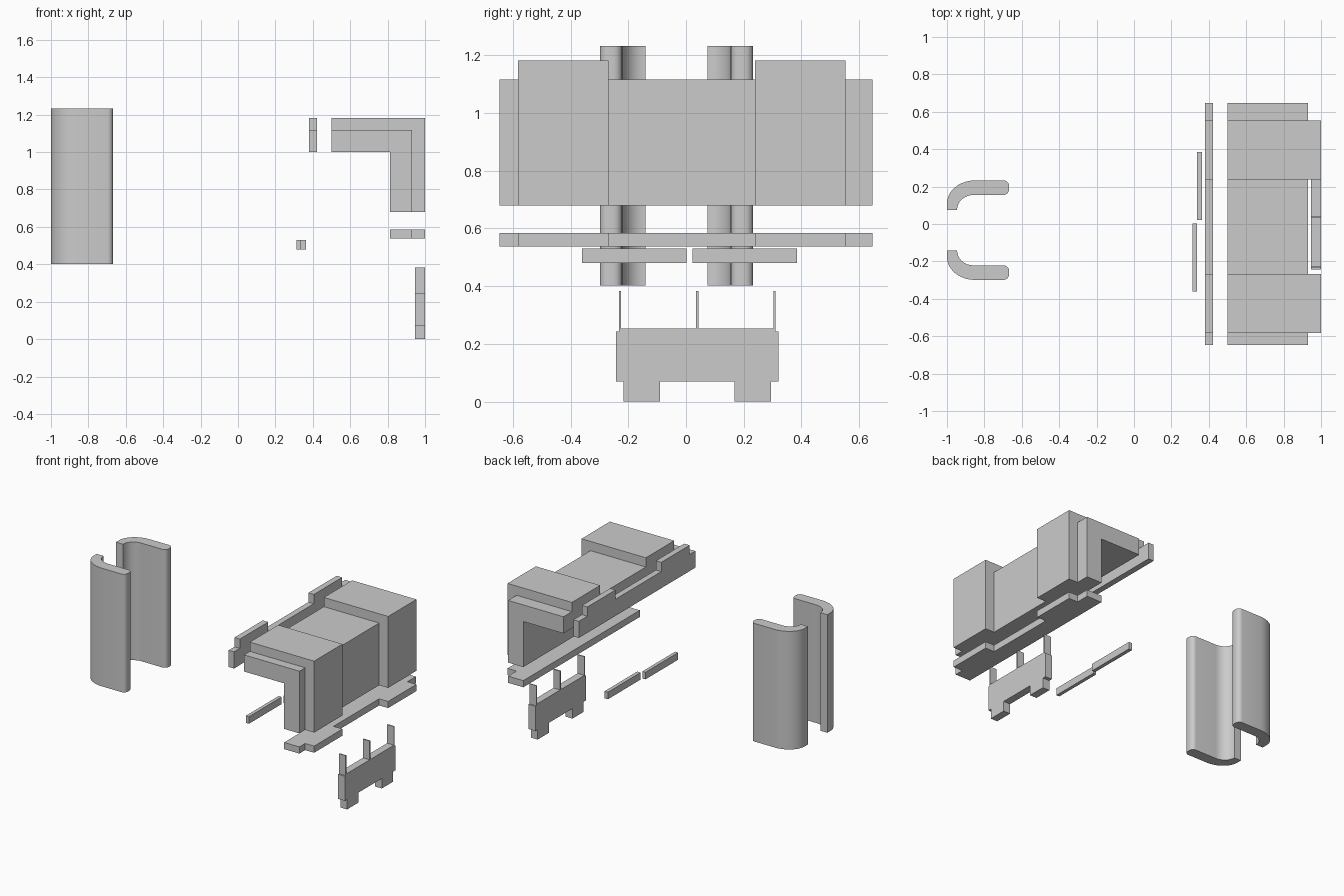
import bpy, bmesh, math
from mathutils import Vector

if "Cube" in bpy.data.objects:
    bpy.data.objects.remove(bpy.data.objects["Cube"])

def finish(name, bm, smooth=False):
    bmesh.ops.recalc_face_normals(bm, faces=bm.faces)
    me = bpy.data.meshes.new(name)
    bm.to_mesh(me)
    bm.free()
    ob = bpy.data.objects.new(name, me)
    bpy.context.collection.objects.link(ob)
    if smooth:
        bpy.ops.object.select_all(action='DESELECT')
        ob.select_set(True)
        bpy.context.view_layer.objects.active = ob
        bpy.ops.object.shade_smooth_by_angle(angle=math.radians(35))
    return ob

def extrude(name, points, depth, smooth=False):
    """Close an outline of 3D points and extrude it along a vector."""
    bm = bmesh.new()
    face = bm.faces.new([bm.verts.new(p) for p in points])
    new = bmesh.ops.extrude_face_region(bm, geom=[face], use_keep_orig=True)['geom']
    bmesh.ops.translate(bm, vec=depth, verts=[v for v in new if isinstance(v, bmesh.types.BMVert)])
    return finish(name, bm, smooth)

def box(name, x, y, z):
    extrude(name, [(x[0], b, c) for b, c in
                   ((y[0], z[0]), (y[1], z[0]), (y[1], z[1]), (y[0], z[1]))], (x[1] - x[0], 0, 0))

END, STEPS = 0.647, (-0.583, -0.268, 0.239, 0.553)

def stepped(name, low, high):
    """Sweep an x-z profile along y, swapping to the bulged profile in two bays."""
    rings = [(-END, low)]
    for i, y in enumerate(STEPS):
        rings += [(y, low), (y, high)] if i % 2 == 0 else [(y, high), (y, low)]
    rings.append((END, low))
    bm, cache = bmesh.new(), {}

    def vert(y, p):
        key = (p[0], y, p[1])
        if key not in cache:
            cache[key] = bm.verts.new(key)
        return cache[key]

    def face(vs):
        vs = list(dict.fromkeys(vs))
        if len(vs) > 2:
            bm.faces.new(vs)

    loops = [[vert(y, p) for p in prof] for y, prof in rings]
    for a, b in zip(loops, loops[1:]):
        for i in range(len(a)):
            j = (i + 1) % len(a)
            face([a[i], a[j], b[j], b[i]])
    face(loops[0])
    face(loops[-1])
    finish(name, bm)

# Main shell, L-shaped in section, with two bulged bays
inner, p, q = [(0.5, 1.0), (0.812, 1.0), (0.812, 0.68)], (0.93, 0.68), (0.5, 1.117)
stepped("main_shell", inner + [p, p, (0.93, 1.117), q, q],
        inner + [p, (1.0, 0.68), (1.0, 1.182), (0.5, 1.182), q])

# Rear strip, following the same steps
base, p, q = [(0.38, 1.0), (0.422, 1.0)], (0.422, 1.117), (0.38, 1.117)
stepped("rear_strip", base + [p, p, q, q],
        base + [p, (0.422, 1.182), (0.38, 1.182), q])

# Lower plate under the shell
base, p, q = [(0.812, 0.585), (0.812, 0.538)], (0.93, 0.538), (0.93, 0.585)
stepped("lower_plate", base + [p, p, q, q],
        base + [p, (1.0, 0.538), (1.0, 0.585), q])

# Two thin bars
box("right_bar", (0.338, 0.364), (0.022, 0.384), (0.48, 0.53))
box("left_bar", (0.314, 0.338), (-0.361, 0.002), (0.48, 0.53))

# Front panel with feet and three thin prongs, symmetric about MID
MID = 0.039
half = [(0.005, 0.384), (0.005, 0.253), (0.264, 0.253), (0.264, 0.384), (0.271, 0.384),
        (0.271, 0.243), (0.281, 0.243), (0.281, 0.07), (0.256, 0.07), (0.256, 0.002),
        (0.13, 0.002), (0.13, 0.07)]
half = [(y, max(z - 0.002, 0) if z < 0.01 else z) for y, z in half]
outline = half + [(-y, z) for y, z in reversed(half)]
extrude("front_panel", [(0.947, MID + y, z) for y, z in outline], (0.053, 0, 0))

# Pair of curved shields, mirrored about AXIS
AXIS = -0.033

def arc(cx, cy, rx, ry, a0, a1, n):
    return [(cx + rx * math.cos(math.radians(a0 + (a1 - a0) * i / n)),
             cy + ry * math.sin(math.radians(a0 + (a1 - a0) * i / n))) for i in range(n + 1)]

shield = [(-1.0, 0.075)] + arc(-0.85, 0.11, 0.15, 0.123, 180, 90, 10)
shield += arc(-0.698, 0.203, 0.03, 0.03, 90, 0, 5) + arc(-0.698, 0.185, 0.03, 0.03, 0, -90, 5)
shield += arc(-0.86, 0.075, 0.086, 0.08, 90, 180, 8)
for side, s in (("right", 1), ("left", -1)):
    extrude(side + "_shield", [(x, AXIS + s * (y - AXIS), 0.402) for x, y in shield],
            (0, 0, 0.83), smooth=True)
